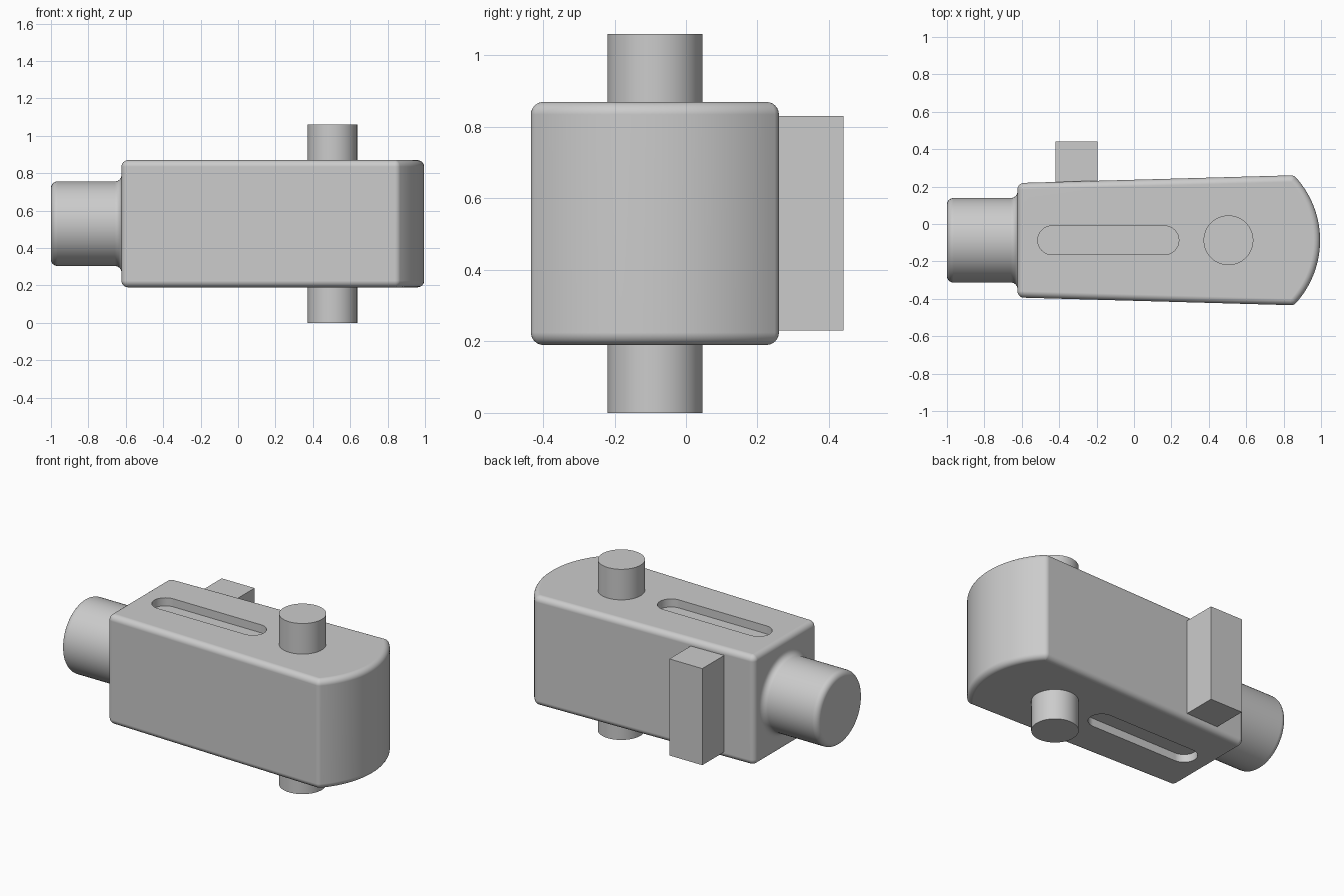
import bpy, bmesh, math
from mathutils import Matrix

if "Cube" in bpy.data.objects:
    bpy.data.objects.remove(bpy.data.objects["Cube"], do_unlink=True)

grey = bpy.data.materials.new("plain grey")
grey.use_nodes = True
colour = (0.6, 0.6, 0.6, 1)
grey.diffuse_color = colour
grey.node_tree.nodes["Principled BSDF"].inputs["Base Color"].default_value = colour

AXIS_Y, MID_Z = -0.087, 0.53
HALF_H, ROUND = 0.34, 0.035


def finish(name, bm, smooth=True):
    bmesh.ops.recalc_face_normals(bm, faces=bm.faces)
    mesh = bpy.data.meshes.new(name)
    bm.to_mesh(mesh)
    bm.free()
    mesh.materials.append(grey)
    obj = bpy.data.objects.new(name, mesh)
    bpy.context.collection.objects.link(obj)
    bpy.ops.object.select_all(action='DESELECT')
    obj.select_set(True)
    bpy.context.view_layer.objects.active = obj
    if smooth:
        bpy.ops.object.shade_smooth_by_angle(angle=math.radians(30))
    return obj


def loft(rings):
    """Closed solid through matching rings of points."""
    bm = bmesh.new()
    loops = [[bm.verts.new(p) for p in ring] for ring in rings]
    n = len(loops[0])
    for a, b in zip(loops, loops[1:]):
        for i in range(n):
            j = (i + 1) % n
            bm.faces.new((a[i], a[j], b[j], b[i]))
    bm.faces.new(loops[0][::-1])
    bm.faces.new(loops[-1])
    return bm


def span(a, b, steps):
    return [a + (b - a) * i / steps for i in range(steps + 1)]


# Body outline: core points with the direction in which each is pushed outward
NOSE_R = 0.5
core_r, core_x, core_y = NOSE_R - ROUND, 0.995 - NOSE_R, 0.312
nose = math.asin(core_y / core_r)
corner_x = core_x + core_r * math.cos(nose)
back_x, back_y = -0.588, 0.272
side = math.pi / 2 + math.atan((core_y - back_y) / (corner_x - back_x))
half = [(core_x + core_r * math.cos(a), core_r * math.sin(a), a) for a in span(0, nose, 14)]
half += [(corner_x, core_y, a) for a in span(nose, side, 6)[1:]]
half += [(back_x, back_y, a) for a in span(side, math.pi, 8)]
outline = half + [(x, -y, -a) for x, y, a in reversed(half[1:])]


def body_ring(tilt, sign):
    push = ROUND * math.cos(tilt)
    z = MID_Z + sign * (HALF_H - ROUND + ROUND * math.sin(tilt))
    return [(x + push * math.cos(a), AXIS_Y + y + push * math.sin(a), z) for x, y, a in outline]


tilts = span(0, math.pi / 2, 6)
body = finish("body", loft([body_ring(t, -1) for t in reversed(tilts)]
                           + [body_ring(t, 1) for t in tilts]), smooth=False)

# Shallow rounded slots cut in the top and bottom
SLOT_R, SLOT_DEPTH = 0.077, 0.05
slot = [(0.163 + SLOT_R * math.cos(a), SLOT_R * math.sin(a))
        for a in span(-math.pi / 2, math.pi / 2, 16)]
slot += [(-0.438 + SLOT_R * math.cos(a), SLOT_R * math.sin(a))
         for a in span(math.pi / 2, 1.5 * math.pi, 16)]
for sign in (-1, 1):
    levels = [MID_Z + sign * (HALF_H - SLOT_DEPTH), MID_Z + sign * (HALF_H + 0.1)]
    cutter = finish("slot_cutter", loft([[(x, AXIS_Y + y, z) for x, y in slot] for z in levels]), False)
    cutter.hide_render = True
    cut = body.modifiers.new("slot", 'BOOLEAN')
    cut.operation, cut.solver, cut.object = 'DIFFERENCE', 'EXACT', cutter
    bpy.context.view_layer.objects.active = body
    bpy.ops.object.modifier_apply(modifier=cut.name)
    bpy.data.objects.remove(cutter, do_unlink=True)
bpy.ops.object.select_all(action='DESELECT')
body.select_set(True)
bpy.ops.object.shade_smooth_by_angle(angle=math.radians(30))
body.modifiers.new("even shading", 'WEIGHTED_NORMAL').keep_sharp = True

# Round shaft on the narrow end, with a rounded tip and a fillet at the root
SHAFT_R, TIP, FILLET = 0.226, 0.035, 0.035
quarter = span(0, math.pi / 2, 6)
profile = [(-1 + TIP - TIP * math.cos(a), SHAFT_R - TIP + TIP * math.sin(a)) for a in quarter]
profile += [(-0.623 - FILLET + FILLET * math.sin(a), SHAFT_R + FILLET - FILLET * math.cos(a))
            for a in quarter]
profile.append((-0.6, SHAFT_R + FILLET))
turn = [2 * math.pi * i / 64 for i in range(64)]
shaft = finish("shaft", loft([[(x, AXIS_Y + r * math.cos(a), MID_Z + r * math.sin(a)) for a in turn]
                              for x, r in profile]))
shaft.modifiers.new("even shading", 'WEIGHTED_NORMAL').keep_sharp = True

# Cross pin through the wide end
bm = bmesh.new()
bmesh.ops.create_cone(bm, cap_ends=True, segments=64, radius1=0.133, radius2=0.133, depth=2 * MID_Z,
                      matrix=Matrix.Translation((0.505, AXIS_Y, MID_Z)))
finish("cross_pin", bm)

# Square bar on the back
bm = bmesh.new()
bmesh.ops.create_cube(bm, size=1, matrix=Matrix.Translation((-0.307, 0.32, MID_Z))
                      @ Matrix.Diagonal((0.226, 0.24, 0.6, 1)))
finish("back_bar", bm, smooth=False)
